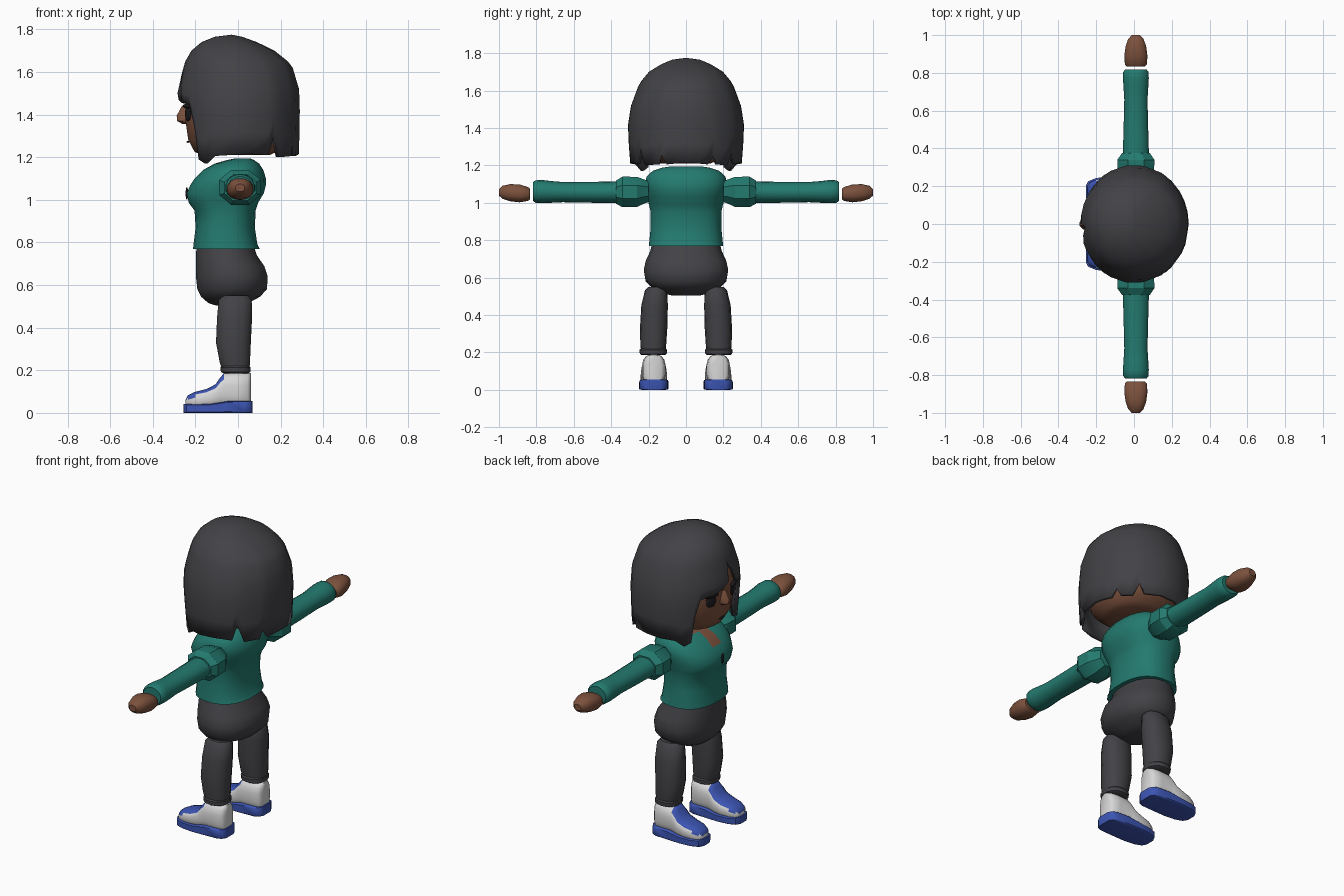
import bpy, bmesh, math
from mathutils import Vector


def mat(name, r, g, b):
    m = bpy.data.materials.new(name)
    m.diffuse_color = (r, g, b, 1)
    return m


CHARCOAL = mat("charcoal", .055, .053, .06)
TEAL = mat("teal", .017, .195, .16)
SKIN = mat("brown skin", .2, .082, .046)
WHITE = mat("off white", .68, .68, .68)
BLUE = mat("blue", .045, .09, .45)
BLACK = mat("near black", .012, .01, .012)


def finish(name, bm, mats, angle=40, rule=None, recalc=True):
    if recalc:
        bmesh.ops.recalc_face_normals(bm, faces=bm.faces)
    bm.normal_update()
    if rule:
        for f in bm.faces:
            f.material_index = 1 if rule(f) else 0
    me = bpy.data.meshes.new(name)
    bm.to_mesh(me)
    bm.free()
    for m in mats:
        me.materials.append(m)
    ob = bpy.data.objects.new(name, me)
    bpy.context.collection.objects.link(ob)
    bpy.ops.object.select_all(action='DESELECT')
    ob.select_set(True)
    bpy.context.view_layer.objects.active = ob
    bpy.ops.object.shade_smooth_by_angle(angle=math.radians(angle))
    return ob


def loft(name, axis, rings, mats, n=16, p=2.0, angle=40, rule=None):
    """Rings: (position, low u, high u, low v, high v) across the given axis."""
    bm = bmesh.new()
    loops = []
    for pos, u0, u1, v0, v1 in rings:
        loop = []
        for i in range(n):
            a = 2 * math.pi * (i + .5) / n
            c, s = math.cos(a), math.sin(a)
            u = (u0 + u1) / 2 + (u1 - u0) / 2 * math.copysign(abs(c) ** (2 / p), c)
            v = (v0 + v1) / 2 + (v1 - v0) / 2 * math.copysign(abs(s) ** (2 / p), s)
            co = {'x': (pos, u, v), 'y': (u, pos, v), 'z': (u, v, pos)}[axis]
            loop.append(bm.verts.new(co))
        loops.append(loop)
    for a, b in zip(loops, loops[1:]):
        for i in range(n):
            j = (i + 1) % n
            bm.faces.new((a[i], a[j], b[j], b[i]))
    bm.faces.new(loops[0])
    bm.faces.new(loops[-1])
    return finish(name, bm, mats, angle, rule)


def lerp_table(x, table):
    for a, b in zip(table, table[1:]):
        if x <= b[0]:
            t = max(0, (x - a[0]) / (b[0] - a[0]))
            return [p + (q - p) * t for p, q in zip(a[1:], b[1:])]
    return table[-1][1:]


# head with a flat underside
loft("head", 'z', [(1.21, -.17, .15, -.13, .13), (1.225, -.205, .18, -.17, .17),
                   (1.28, -.235, .22, -.235, .235), (1.36, -.247, .24, -.262, .262),
                   (1.46, -.25, .245, -.265, .265), (1.56, -.235, .23, -.24, .24),
                   (1.66, -.16, .15, -.16, .16)], [SKIN], n=24, p=2.15)
# nose
loft("nose", 'z', [(1.355, -.26, -.2, -.022, .022), (1.37, -.288, -.2, -.034, .034),
                   (1.395, -.29, -.2, -.03, .03), (1.44, -.265, -.2, -.016, .016)],
     [SKIN], n=10)

# hair: a cap whose hem height changes around the head
PROFILE = [(1.17, .265, .285, .298), (1.3, .272, .288, .308), (1.4, .28, .29, .315),
           (1.5, .284, .29, .303), (1.6, .262, .272, .27), (1.65, .238, .243, .242),
           (1.7, .2, .19, .2), (1.74, .145, .115, .135), (1.765, .08, .05, .075)]
HEM = [(-180, 1.215), (-160, 1.205), (-154, 1.26), (-150, 1.205), (-133, 1.2),
       (-126, 1.3), (-120, 1.21), (-100, 1.215), (-82, 1.21), (-64, 1.205),
       (-54, 1.17), (-46, 1.19), (-42, 1.34), (-36, 1.45), (-26, 1.455), (-20, 1.46),
       (-12, 1.54), (-3, 1.61), (1, 1.5), (10, 1.47), (20, 1.455), (30, 1.45),
       (37, 1.44), (42, 1.34), (46, 1.19), (54, 1.17), (64, 1.205), (82, 1.21),
       (100, 1.215), (120, 1.21), (126, 1.27), (133, 1.2), (146, 1.205), (151, 1.25),
       (157, 1.205), (168, 1.21)]
bm = bmesh.new()
apex = bm.verts.new((-.03, 0, 1.775))
columns = []
for deg, hem in HEM:
    th = math.radians(deg)
    c, s = math.cos(th), math.sin(th)
    levels = [1.765, 1.74, 1.7, 1.65] + [1.62 + (hem - 1.62) * k / 4 for k in range(5)]
    col = []
    for z in levels:
        xf, xb, ry = lerp_table(z, PROFILE)
        shift = -.03 * max(0, min(1, (z - 1.6) / .16))
        col.append(bm.verts.new((shift - (xf if c > 0 else xb) * c, ry * s, z)))
    columns.append(col)
for k, a in enumerate(columns):
    b = columns[(k + 1) % len(columns)]
    bm.faces.new((apex, b[0], a[0]))
    for r in range(len(a) - 1):
        bm.faces.new((a[r], b[r], b[r + 1], a[r + 1]))
hair = finish("hair", bm, [CHARCOAL], angle=35, recalc=False)
solid = hair.modifiers.new("thickness", 'SOLIDIFY')
solid.thickness = .022
solid.offset = -1


# face details
def oval(name, loc, size, turn, m):
    bm = bmesh.new()
    bmesh.ops.create_uvsphere(bm, u_segments=12, v_segments=8, radius=1)
    for v in bm.verts:
        v.co = Vector(v.co) * Vector(size)
    ob = finish(name, bm, [m])
    ob.location = loc
    ob.rotation_euler.z = turn


for s, side in ((-1, "right"), (1, "left")):
    oval(side + "_eye", (-.234, s * .1, 1.405), (.008, .034, .036), -s * .38, BLACK)
    oval(side + "_lash", (-.238, s * .105, 1.44), (.014, .048, .011), -s * .38, BLACK)
oval("mouth", (-.235, 0, 1.272), (.006, .028, .005), 0, BLACK)

# jumper, with the skin of the open neckline at the upper front
loft("jumper", 'z', [(.77, -.212, .103, -.2, .2), (.79, -.21, .092, -.198, .198),
                     (.87, -.2, .08, -.19, .19), (.95, -.205, .084, -.19, .19),
                     (.985, -.232, .095, -.198, .198), (1.03, -.242, .122, -.21, .21),
                     (1.07, -.225, .132, -.22, .22), (1.1, -.205, .132, -.222, .222),
                     (1.14, -.165, .12, -.212, .212), (1.17, -.11, .1, -.18, .18),
                     (1.187, -.05, .075, -.13, .13), (1.195, -.01, .055, -.08, .08)],
     [TEAL, SKIN], n=24, p=2.4,
     rule=lambda f: f.calc_center_median().z > 1.1 and f.calc_center_median().x < -.04
     and abs(f.calc_center_median().y) < .06)
oval("chest_mark", (-.24, 0, 1.03), (.006, .012, .03), 0, BLACK)

# seat of the trousers
loft("hips", 'z', [(.503, -.1, .02, -.07, .07), (.515, -.14, .05, -.12, .12),
                   (.545, -.175, .105, -.18, .18), (.58, -.193, .138, -.216, .216),
                   (.64, -.2, .142, -.226, .226), (.69, -.2, .125, -.215, .215),
                   (.74, -.2, .09, -.192, .192), (.785, -.195, .075, -.18, .18)],
     [CHARCOAL], n=18, p=2.2)

for s, side in ((-1, "right"), (1, "left")):
    def across(rings):
        return [(s * y, .01 - rx, .01 + rx, z - rz, z + rz) for y, rx, z, rz in rings]

    # shoulder cuff, sleeve and hand
    loft(side + "_shoulder_cuff", 'y',
         across([(.2, .06, 1.06, .06), (.225, .075, 1.06, .07), (.262, .103, 1.058, .087),
                 (.34, .106, 1.058, .088), (.375, .08, 1.057, .066)]),
         [TEAL], n=8, angle=30, p=2.1)
    loft(side + "_sleeve", 'y',
         across([(.33, .072, 1.057, .057), (.5, .067, 1.056, .056), (.66, .063, 1.057, .054),
                 (.72, .067, 1.058, .058), (.77, .07, 1.06, .062), (.805, .069, 1.06, .06),
                 (.818, .058, 1.06, .05)]), [TEAL], n=14)
    loft(side + "_hand", 'y',
         across([(.835, .05, 1.047, .03), (.845, .06, 1.047, .038), (.89, .063, 1.05, .049),
                 (.94, .056, 1.054, .047), (.98, .042, 1.056, .036), (1, .022, 1.056, .018)]),
         [SKIN], n=12, p=2.5)

    def beside(rings):
        return [(z, x0, x1, s * y - w, s * y + w) for z, x0, x1, y, w in rings]

    # trouser leg with a rolled hem
    loft(side + "_leg", 'z',
         beside([(.2, -.075, .055, .175, .064), (.24, -.088, .058, .175, .069),
                 (.33, -.105, .062, .173, .073), (.45, -.1, .068, .168, .071),
                 (.53, -.092, .066, .16, .06), (.55, -.07, .05, .157, .045)]),
         [CHARCOAL], n=14, p=2.3)
    loft(side + "_leg_hem", 'z',
         beside([(.186, -.07, .05, .175, .062), (.192, -.082, .06, .175, .072),
                 (.214, -.085, .06, .175, .073), (.222, -.075, .052, .175, .066)]),
         [CHARCOAL], n=14, p=2.3)

    # shoe upper with a coloured strip over the instep
    yc = s * .172
    loft(side + "_shoe", 'x',
         [(x, yc - w, yc + w, .02, top) for x, w, top in
          ((-.247, .025, .06), (-.235, .048, .083), (-.2, .064, .1), (-.15, .071, .112),
           (-.105, .07, .135), (-.085, .067, .165), (-.065, .064, .188), (0, .064, .19),
           (.045, .058, .19), (.06, .04, .188))],
         [WHITE, BLUE], n=16, p=2.8, angle=50,
         rule=lambda f: f.calc_center_median().x < -.07 and f.normal.z > .25
         and abs(f.calc_center_median().y - yc) < .058)
    # sole, slightly deeper at the heel
    loft(side + "_sole", 'x',
         [(x, yc - w, yc + w, 0, top) for x, w, top in
          ((-.255, .03, .042), (-.242, .055, .042), (-.2, .072, .04), (-.13, .079, .042),
           (-.05, .077, .055), (.03, .073, .055), (.055, .062, .055), (.068, .04, .055))],
         [BLUE], n=12, p=12, angle=40)
